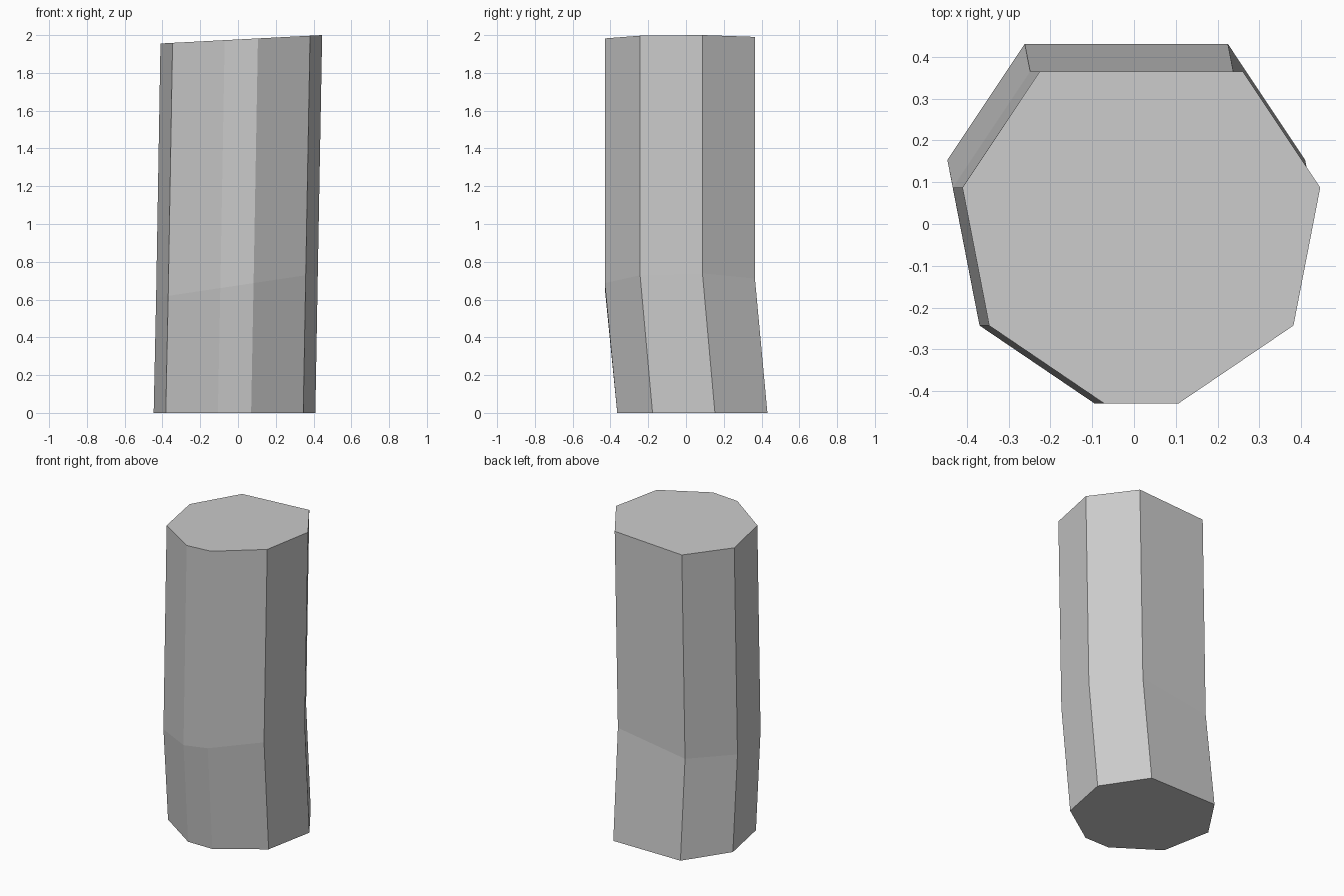
import bpy, bmesh

if "Cube" in bpy.data.objects:
    bpy.data.objects.remove(bpy.data.objects["Cube"])

# Half of the mirrored eight-sided cross-section (x, y)
half = [(0.088, -0.43), (0.364, -0.243), (0.428, 0.087), (0.243, 0.365)]
profile = half + [(-x, y) for x, y in reversed(half)]

# Rings: x shift, y shift, height, sideways slope of the ring plane
rings = [(-0.0185, 0.066, 0.0, 0.0),
         (-0.0055, 0.0, 0.675, 0.15),
         (0.0175, 0.0, 1.977, 0.052)]

# Bent post lofted through the rings
bm = bmesh.new()
loops = [[bm.verts.new((x + dx, y + dy, z + slope * (x + dx))) for x, y in profile]
         for dx, dy, z, slope in rings]
for low, high in zip(loops, loops[1:]):
    for i in range(len(profile)):
        j = (i + 1) % len(profile)
        bm.faces.new((low[i], low[j], high[j], high[i]))

# End caps
bm.faces.new(reversed(loops[0]))
bm.faces.new(loops[-1])

mesh = bpy.data.meshes.new("bent_post")
bm.to_mesh(mesh)
bm.free()
bpy.context.collection.objects.link(bpy.data.objects.new("bent_post", mesh))
